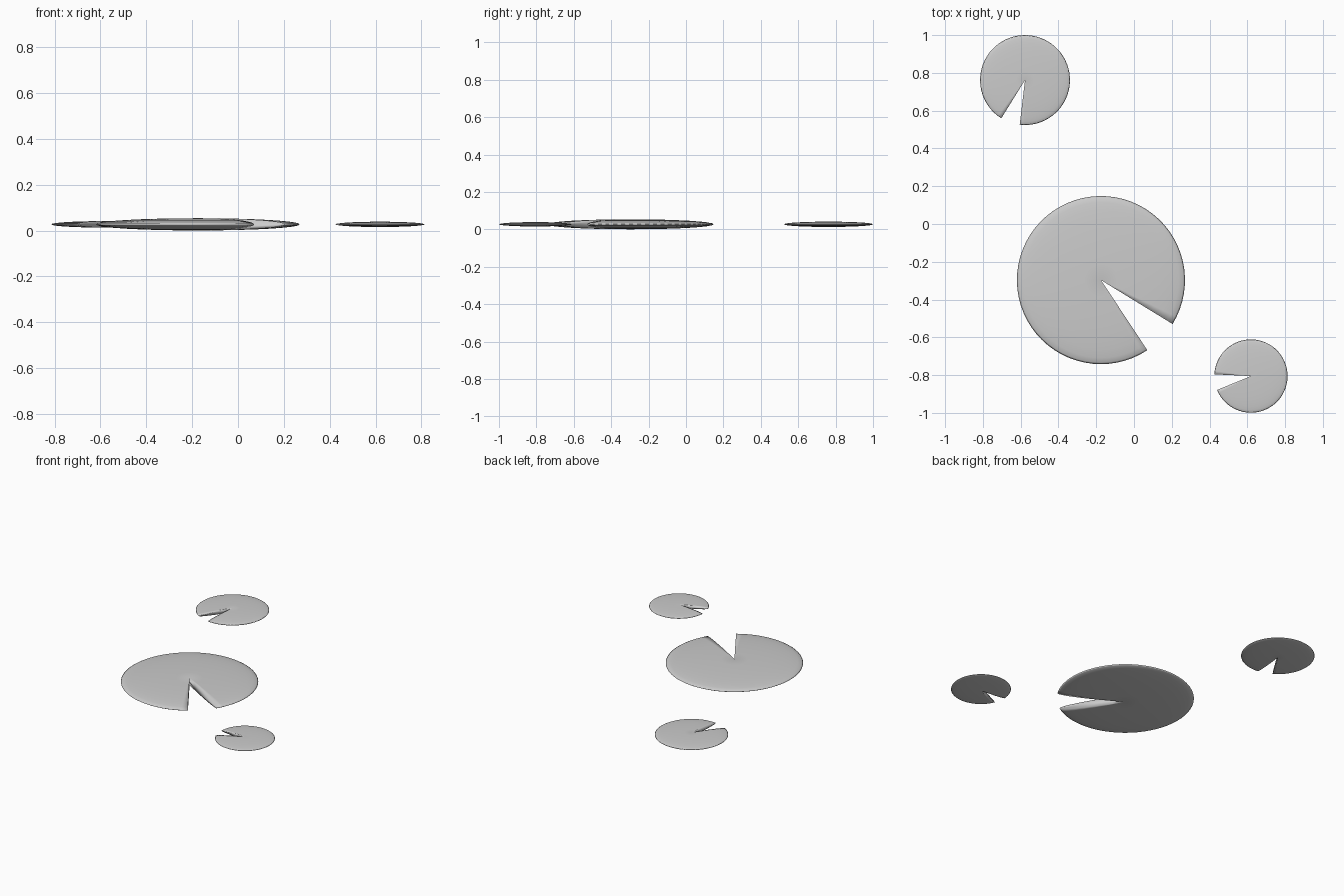
import bpy, bmesh
from math import sin, cos, pi, radians

if "Cube" in bpy.data.objects:
    bpy.data.objects.remove(bpy.data.objects["Cube"])

SEGMENTS = 60   # steps around each pad
RINGS = 16      # steps from top pole to bottom pole
FLATNESS = 0.06
Z_MID = 0.027


def lily_pad(name, x, y, radius, notch_angle, notch_width=25):
    """Flattened ellipsoid with a solid-walled wedge missing."""
    bm = bmesh.new()
    start = radians(notch_angle + notch_width / 2)
    sweep = radians(360 - notch_width)
    top = bm.verts.new((0, 0, radius * FLATNESS))
    bottom = bm.verts.new((0, 0, -radius * FLATNESS))

    # meridians from pole to pole
    arcs = []
    for i in range(SEGMENTS + 1):
        a = start + sweep * i / SEGMENTS
        arc = [top]
        for j in range(1, RINGS):
            p = pi * j / RINGS
            arc.append(bm.verts.new((radius * sin(p) * cos(a),
                                     radius * sin(p) * sin(a),
                                     radius * FLATNESS * cos(p))))
        arcs.append(arc + [bottom])

    # curved skin
    for a, b in zip(arcs, arcs[1:]):
        for j in range(RINGS):
            loop = [a[j], a[j + 1], b[j + 1], b[j]]
            bm.faces.new(list(dict.fromkeys(loop)))

    # notch walls, meeting at the centre axis
    bm.faces.new(arcs[0][::-1])
    bm.faces.new(arcs[-1])
    bmesh.ops.recalc_face_normals(bm, faces=bm.faces)
    for f in bm.faces:
        f.smooth = True

    mesh = bpy.data.meshes.new(name)
    bm.to_mesh(mesh)
    bm.free()
    obj = bpy.data.objects.new(name, mesh)
    obj.location = (x, y, Z_MID)
    bpy.context.collection.objects.link(obj)
    return obj


lily_pad("large_lily_pad", -0.175, -0.297, 0.445, -44)
lily_pad("medium_lily_pad", -0.577, 0.762, 0.238, -109.3)
lily_pad("small_lily_pad", 0.619, -0.805, 0.194, 189.8)
